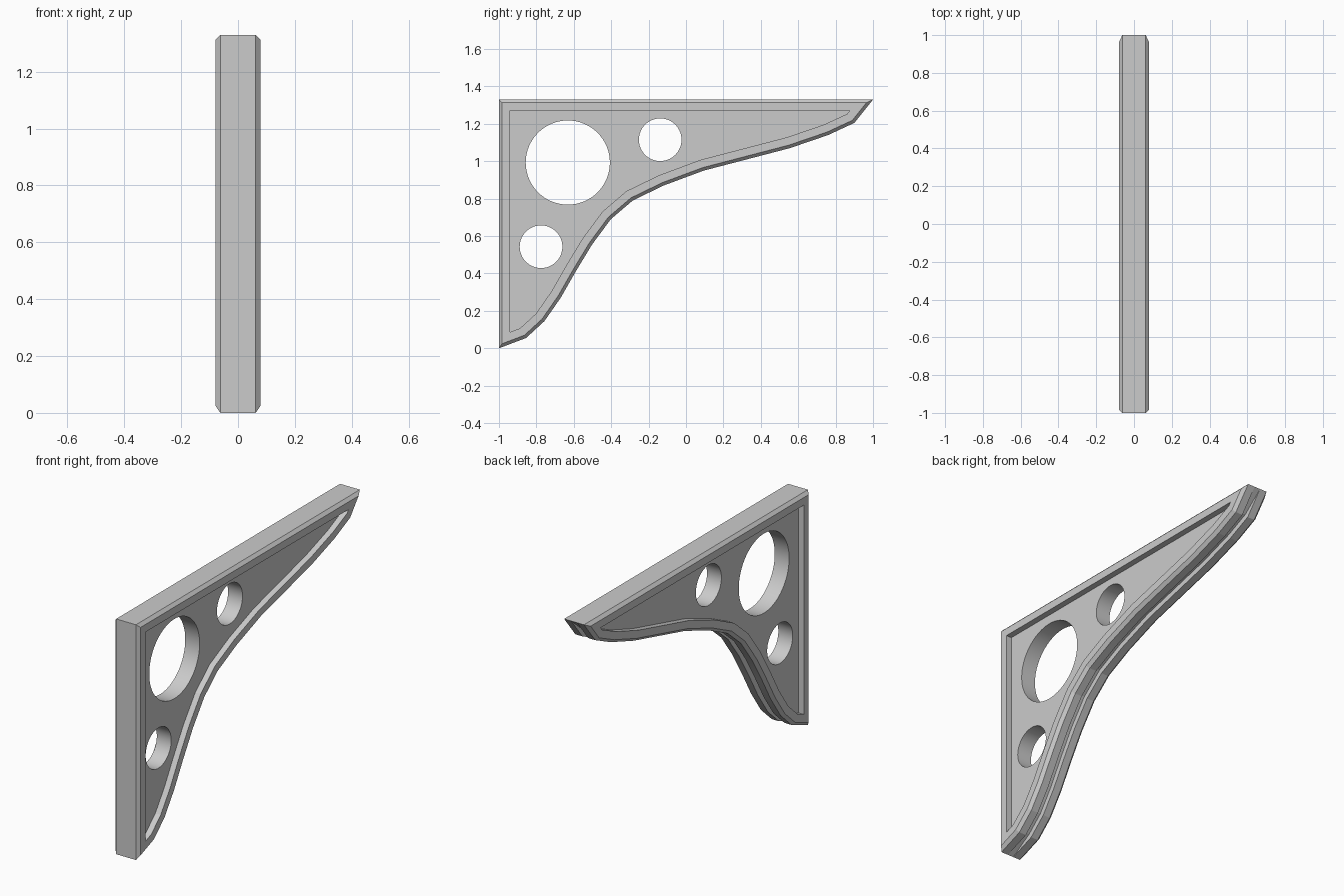
import bpy, bmesh, math
from mathutils import Vector

old = bpy.data.objects.get("Cube")
if old:
    bpy.data.objects.remove(old, do_unlink=True)

# Side profile (y, z): curved lower edge, then the top front corner
TOP = 1.33
curve = [(-1, 0), (-.855, .055), (-.757, .145), (-.67, .27), (-.59, .41), (-.502, .555),
         (-.402, .69), (-.285, .79), (-.12, .87), (.095, .95), (.325, 1.01),
         (.555, 1.07), (.76, 1.14), (.90, 1.205), (1, TOP)]
outline = [Vector(p) for p in curve + [(-1, TOP)]]


def inset(points, dist):
    """Offset a counter-clockwise outline inward with mitred corners."""
    result = []
    for i, p in enumerate(points):
        before = (p - points[i - 1]).normalized()
        after = (points[(i + 1) % len(points)] - p).normalized()
        n1, n2 = Vector((-before.y, before.x)), Vector((-after.y, after.x))
        result.append(p + (n1 + n2) * dist / (1 + n1.dot(n2)))
    return result


# Floor of the groove: only the curve sinks in, its ends stay put
ends = (0, len(curve) - 1, len(curve))
groove = [outline[i] if i in ends else p for i, p in enumerate(inset(outline, .03))]
panel, rim = inset(outline, .06), inset(outline, .017)

# Cross-section stations from the panel on one side to the panel on the other
half = [(.045, panel), (.079, panel), (.079, rim), (.062, outline),
        (.018, outline), (.018, groove)]
stations = half + [(-x, ring) for x, ring in reversed(half)]

bm = bmesh.new()
rings = [[bm.verts.new((x, p.x, p.y)) for p in ring] for x, ring in stations]
for a, b in zip(rings, rings[1:]):
    for i in range(len(a)):
        j = (i + 1) % len(a)
        bm.faces.new((a[i], b[i], b[j], a[j]))
bm.faces.new(rings[0])
bm.faces.new(rings[-1][::-1])
bmesh.ops.remove_doubles(bm, verts=bm.verts, dist=.0001)
bmesh.ops.recalc_face_normals(bm, faces=bm.faces)
mesh = bpy.data.meshes.new("shelf_bracket")
bm.to_mesh(mesh)
bm.free()
bracket = bpy.data.objects.new("shelf_bracket", mesh)
bpy.context.collection.objects.link(bracket)

# Plain grey material
grey = bpy.data.materials.new("light_grey")
grey.use_nodes = True
grey.diffuse_color = (.6, .6, .6, 1)
grey.node_tree.nodes["Principled BSDF"].inputs["Base Color"].default_value = (.6, .6, .6, 1)
mesh.materials.append(grey)

# Three round holes through the panel
for y, z, radius in [(-.632, .993, .225), (-.138, 1.115, .114), (-.775, .543, .114)]:
    bpy.ops.mesh.primitive_cylinder_add(vertices=64, radius=radius, depth=.5,
                                        location=(0, y, z), rotation=(0, math.pi / 2, 0))
    cutter = bpy.context.object
    cutter.name = "hole_cutter"
    cutter.hide_render = True
    cutter.data.materials.append(grey)
    bpy.ops.object.select_all(action='DESELECT')
    bracket.select_set(True)
    bpy.context.view_layer.objects.active = bracket
    cut = bracket.modifiers.new("hole", 'BOOLEAN')
    cut.operation = 'DIFFERENCE'
    cut.solver = 'EXACT'
    cut.object = cutter
    bpy.ops.object.modifier_apply(modifier=cut.name)
    bpy.data.objects.remove(cutter, do_unlink=True)

# Smooth hole walls, crisp bends everywhere else
bpy.ops.object.shade_smooth_by_angle(angle=math.radians(6))
